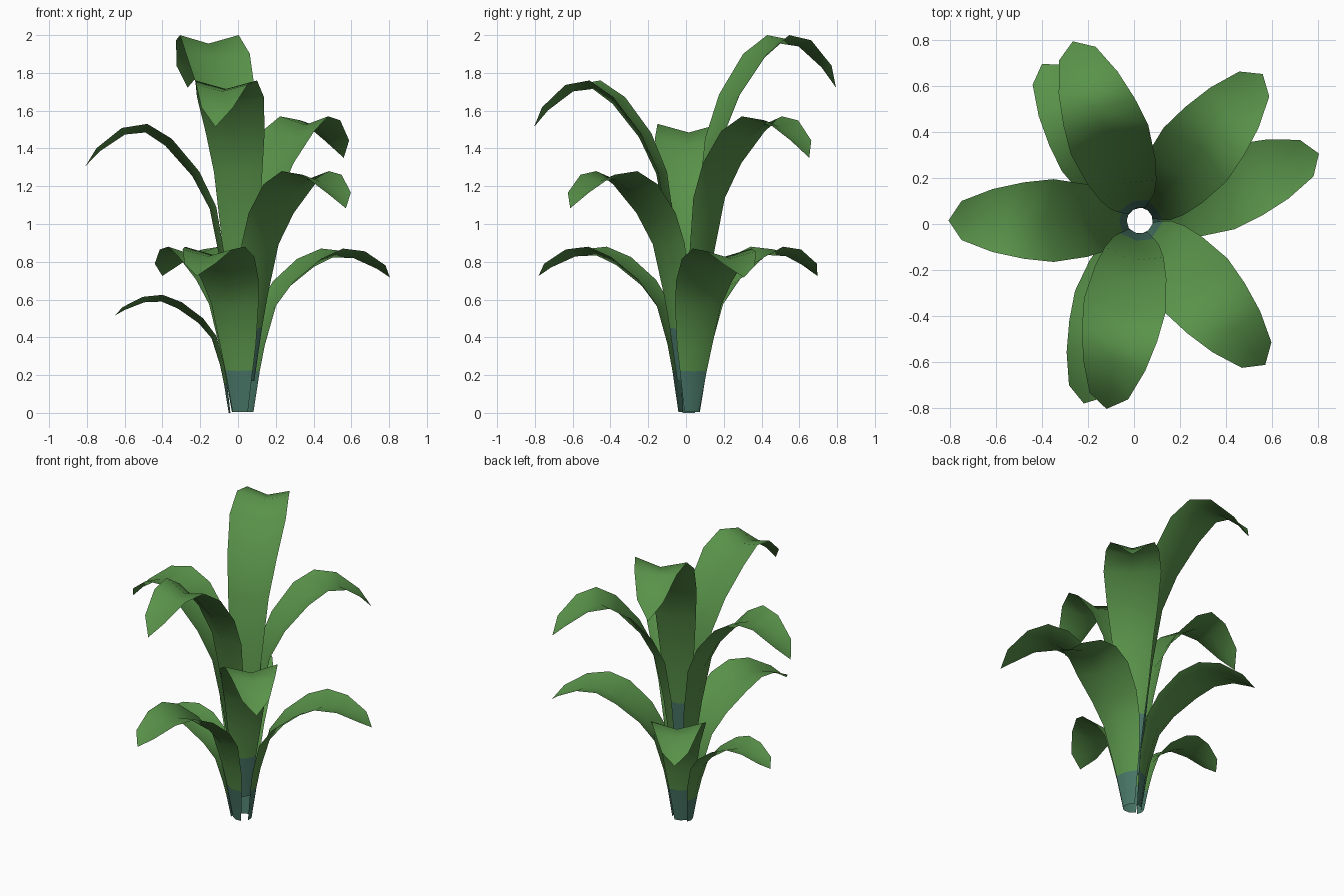
import bpy, bmesh, math
from mathutils import Vector

if "Cube" in bpy.data.objects:
    bpy.data.objects.remove(bpy.data.objects["Cube"])


def material(name, rgb):
    m = bpy.data.materials.new(name)
    m.diffuse_color = (*rgb, 1)
    m.use_nodes = True
    m.node_tree.nodes["Principled BSDF"].inputs["Base Color"].default_value = m.diffuse_color
    return m


GREEN = material("leaf green", (0.10, 0.29, 0.068))
TEAL = material("stalk teal", (0.065, 0.18, 0.135))

# Leaf outline: reach from the stem axis, height, half width
PROFILE = [(.045, 0, .042), (.068, .22, .076), (.088, .36, .10), (.14, .57, .13),
           (.23, .70, .158), (.375, .82, .18), (.505, .875, .166),
           (.64, .86, .137), (.775, .785, .085), (.832, .72, 0)]
CENTRE = Vector((.025, .015, 0))
FOLD = .28  # how far the midrib drops, relative to half width


def leaf(name, angle, peak, base, reach=1.0, shift=0.0):
    a = math.radians(angle)
    out = Vector((math.cos(a), math.sin(a), 0))
    side = Vector((-out.y, out.x, 0))
    zs = (peak - base) / .875
    path = [(r * reach + shift, base + z * zs, w * reach) for r, z, w in PROFILE]
    bm = bmesh.new()
    rows = []
    for i, (r, z, w) in enumerate(path):
        p, q = path[max(i - 1, 0)], path[min(i + 1, len(path) - 1)]
        tan = Vector((q[0] - p[0], q[1] - p[1])).normalized()
        mid = CENTRE + out * r + Vector((0, 0, z))
        rib = mid + (out * tan.y + Vector((0, 0, -tan.x))) * w * FOLD
        rib.z = max(rib.z, 0)
        if w == 0:
            rows.append([bm.verts.new(mid)])
        else:
            rows.append([bm.verts.new(c) for c in (mid - side * w, rib, mid + side * w)])
    for i, (lo, hi) in enumerate(zip(rows, rows[1:])):
        for k in range(2):
            if len(hi) == 1:
                f = bm.faces.new((lo[k], hi[0], lo[k + 1]))
                f.normal_flip()
                f.normal_update()
            else:
                f = bm.faces.new((lo[k], lo[k + 1], hi[k + 1], hi[k]))
                f.normal_flip()
            f.smooth = True
            f.material_index = 1 if i == 0 else 0   # sheath at the foot
    bmesh.ops.recalc_face_normals(bm, faces=bm.faces)
    # upper side of every leaf faces the sky
    bm.normal_update()
    if sum(f.normal.z * f.calc_area() for f in bm.faces) < 0:
        bmesh.ops.reverse_faces(bm, faces=bm.faces)
    me = bpy.data.meshes.new(name)
    bm.to_mesh(me)
    bm.free()
    me.materials.append(GREEN)
    me.materials.append(TEAL)
    bpy.context.collection.objects.link(bpy.data.objects.new(name, me))


# Bottom leaves
leaf("bottom_leaf_small", 180, .625, 0, .78, .03)
leaf("bottom_leaf_right", 20.5, .87, .005)
leaf("bottom_leaf_back", 122, .88, .005, .965)
leaf("bottom_leaf_front", -107, .88, .005)
# Middle leaves
leaf("middle_leaf_front_right", -49, 1.28, .17)
leaf("middle_leaf_left", 180, 1.53, .27)
leaf("middle_leaf_back_right", 50, 1.57, .33)
# Top leaves
leaf("top_leaf_front", -100, 1.76, .37)
leaf("top_leaf_back", 110.5, 2.0, .43)
